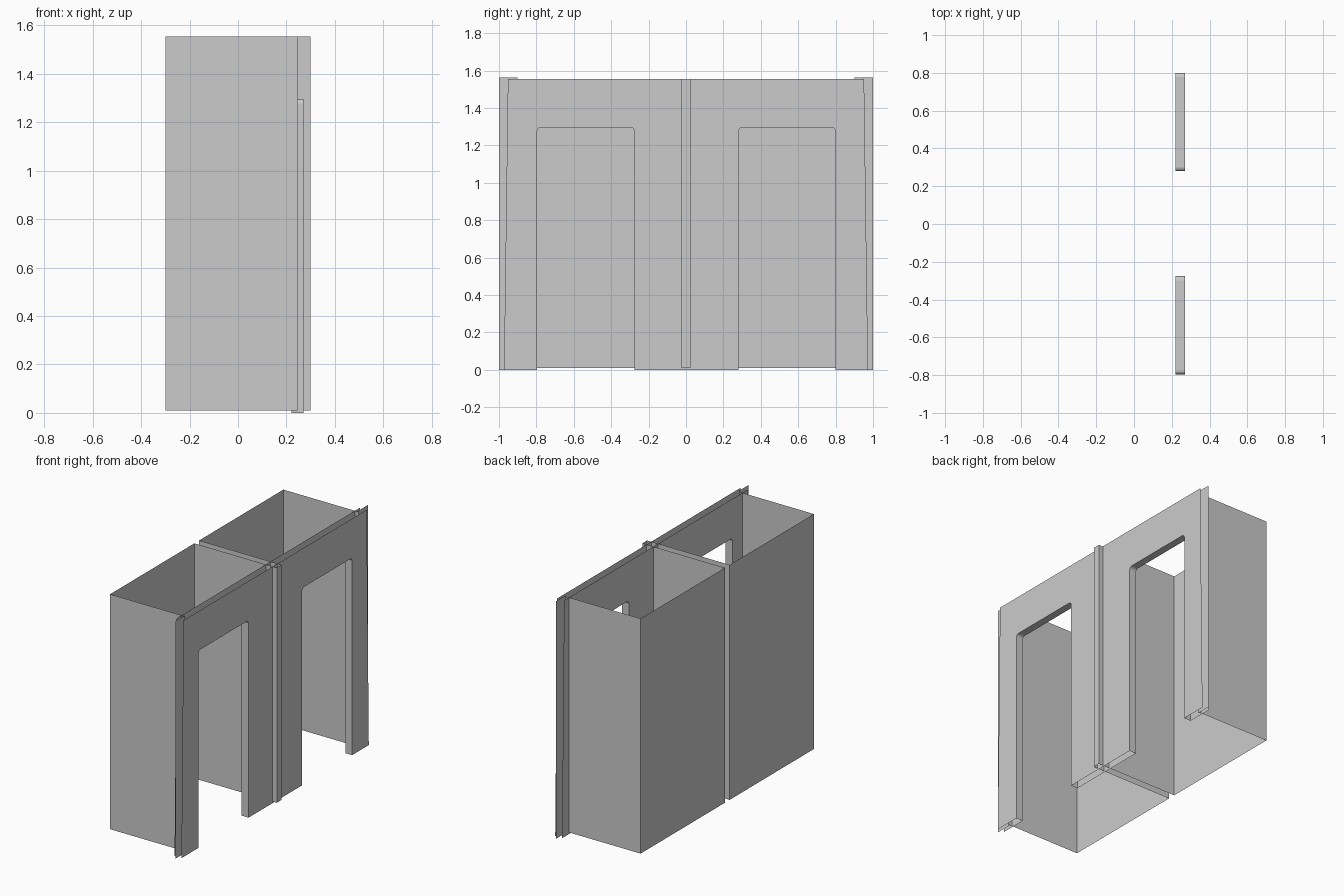
import bpy, math

if "Cube" in bpy.data.objects:
    bpy.data.objects.remove(bpy.data.objects["Cube"])

X_FRONT, X_MID, X_BACK = 0.27, 0.245, 0.22
Z_LOW, Z_TOP = 0.01, 1.555


def make(name, verts, faces):
    me = bpy.data.meshes.new(name)
    me.from_pydata(verts, [], faces)
    me.update()
    ob = bpy.data.objects.new(name, me)
    bpy.context.collection.objects.link(ob)
    return ob


def extruded_path(name, path, z0, z1):
    """Open sheet standing on an (x, y) path."""
    n = len(path)
    verts = [(x, y, z0) for x, y in path] + [(x, y, z1) for x, y in path]
    return make(name, verts, [(i, i + 1, n + i + 1, n + i) for i in range(n - 1)])


def door_path(cy, half=0.26, top=1.297, r=0.022, steps=4):
    """Door outline from floor to floor with rounded top corners, as (y, z)."""
    pts = [(cy - half, 0)]
    for side, start in ((-1, math.pi), (1, math.pi / 2)):
        for i in range(steps + 1):
            a = start - i * math.pi / 2 / steps
            pts.append((cy + side * (half - r) + r * math.cos(a),
                        top - r + r * math.sin(a)))
    return pts + [(cy + half, 0)]


# Hollow front wall: two sheets joined by the door reveals
doors = [door_path(-0.536), door_path(0.54)]
outline = [(-0.973, 0)] + doors[0] + doors[1] + [(0.973, 0), (0.952, Z_TOP), (-0.952, Z_TOP)]
n = len(outline)
verts = [(X_FRONT, y, z) for y, z in outline] + [(X_BACK, y, z) for y, z in outline]
faces = [tuple(reversed(range(n))), tuple(range(n, 2 * n))]
start = 1
for d in doors:
    faces += [(i, i + 1, n + i + 1, n + i) for i in range(start, start + len(d) - 1)]
    start += len(d)
make("front_wall", verts, faces)

for s, side in ((-1, "left"), (1, "right")):
    # Open-topped, floorless shaft behind each door
    extruded_path(side + "_shaft",
                  [(X_MID, s * 0.9), (-0.3, s * 0.9), (-0.3, s * 0.025), (X_MID, s * 0.025)],
                  Z_LOW, Z_TOP)
    # Thin flange at the outer end of the front wall
    extruded_path(side + "_end_flange", [(X_MID, s * 0.9), (X_MID, s)], 0, 1.562)

# Central post between the two doors
extruded_path("centre_post",
              [(X_MID, -0.025), (0.3, -0.025), (0.3, 0.025), (X_MID, 0.025)], Z_LOW, Z_TOP)
